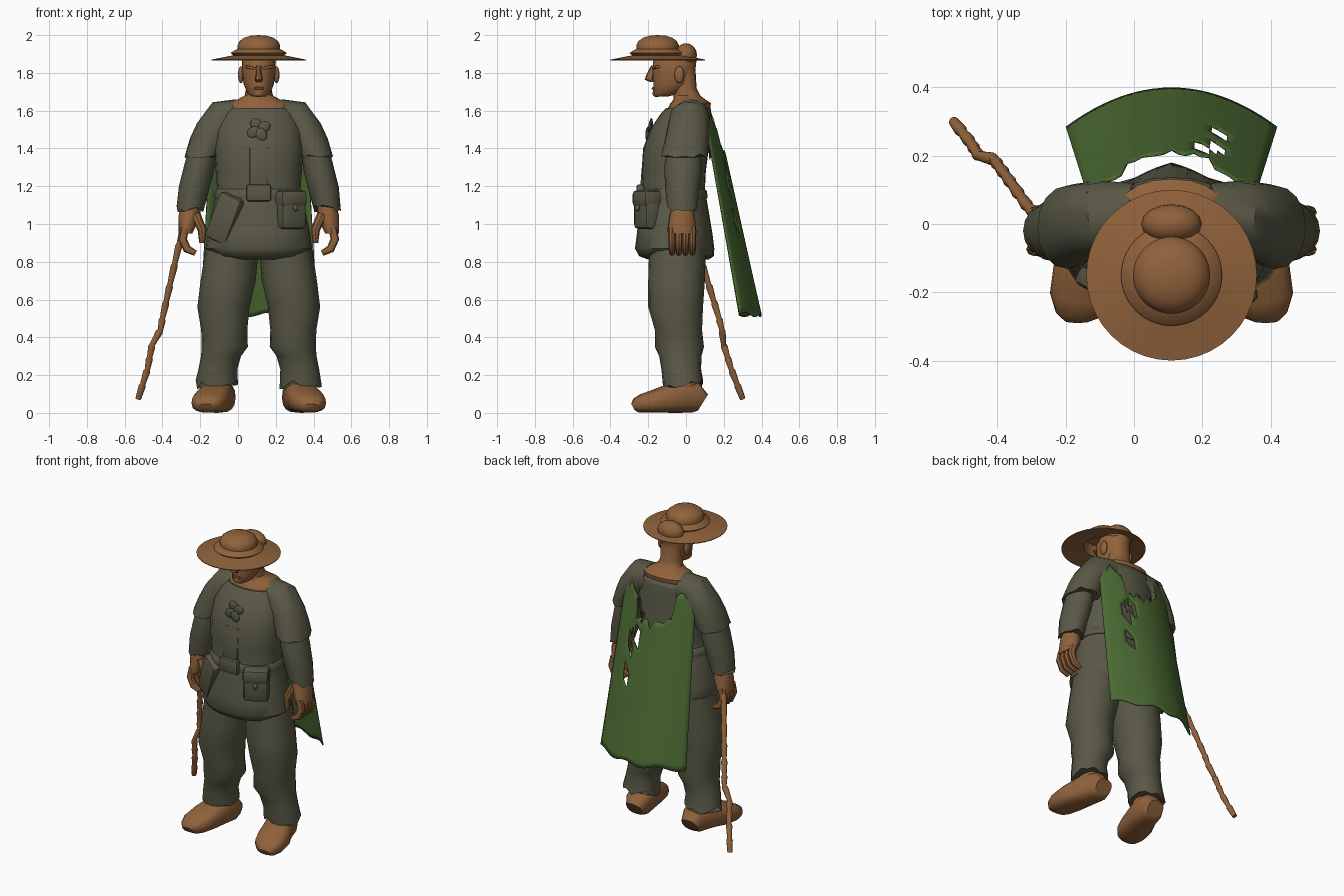
import bpy, bmesh, math, random
from mathutils import Vector, Matrix

random.seed(4)
if "Cube" in bpy.data.objects:
    bpy.data.objects.remove(bpy.data.objects["Cube"], do_unlink=True)

CX = 0.11            # body axis; the staff widens the model to one side
Z = Vector((0, 0, 1))
made = []


def material(name, rgb):
    m = bpy.data.materials.new(name)
    m.use_nodes = True
    m.diffuse_color = (*rgb, 1)
    bsdf = m.node_tree.nodes["Principled BSDF"]
    bsdf.inputs["Base Color"].default_value = (*rgb, 1)
    bsdf.inputs["Roughness"].default_value = 0.9
    return m


brown = material("tan brown", (0.28, 0.122, 0.044))
cloth = material("olive grey", (0.1, 0.098, 0.062))
green = material("cape green", (0.073, 0.148, 0.034))


def finish(name, bm, mat):
    bmesh.ops.recalc_face_normals(bm, faces=bm.faces)
    me = bpy.data.meshes.new(name)
    bm.to_mesh(me)
    bm.free()
    me.materials.append(mat)
    ob = bpy.data.objects.new(name, me)
    ob.location.x = CX
    bpy.context.collection.objects.link(ob)
    made.append(ob)
    return ob


def loft(name, rings, mat, n=16, p=1.0, flat=False, end_flat=False, jag=0, side=1):
    """Skin rings of (x, y, z, half width, half depth) laid along a path."""
    bm = bmesh.new()
    pts = [Vector((r[0] * side, r[1], r[2])) for r in rings]
    loops = []
    for i, (c, r) in enumerate(zip(pts, rings)):
        last = i == len(pts) - 1
        t = (pts[min(i + 1, len(pts) - 1)] - pts[max(i - 1, 0)]).normalized()
        if flat or (end_flat and last):
            t = Z * (1 if t.z > 0 else -1)
        ref = Z if abs(t.y) > 0.8 else Vector((0, 1, 0))
        v = (ref - t * ref.dot(t)).normalized()
        u = v.cross(t)
        loop = []
        for k in range(n):
            a = math.tau * k / n
            ca, sa = math.cos(a), math.sin(a)
            q = c + u * r[3] * math.copysign(abs(ca) ** p, ca) + v * r[4] * math.copysign(abs(sa) ** p, sa)
            if jag and last:
                q.z += random.uniform(-jag, jag)
            loop.append(bm.verts.new(q))
        loops.append(loop)
    for a, b in zip(loops, loops[1:]):
        for k in range(n):
            bm.faces.new((a[k], a[(k + 1) % n], b[(k + 1) % n], b[k]))
    bm.faces.new(loops[0])
    bm.faces.new(loops[-1])
    return finish(name, bm, mat)


def stack(name, rows, mat, **kw):
    """Level rings of (z, centre y, half width, half depth)."""
    return loft(name, [(0, y, z, a, b) for z, y, a, b in rows], mat, flat=True, **kw)


def ball(name, loc, size, mat, tilt=0):
    bm = bmesh.new()
    bmesh.ops.create_uvsphere(bm, u_segments=16, v_segments=10, radius=1)
    bm.transform(Matrix.Translation(loc) @ Matrix.Rotation(tilt, 4, 'Y') @ Matrix.Diagonal((*size, 1)))
    return finish(name, bm, mat)


def block(name, loc, size, mat, turn=0, tilt=0, lean=0, bevel=0.012):
    bm = bmesh.new()
    bmesh.ops.create_cube(bm, size=1)
    bm.transform(Matrix.Diagonal((*size, 1)))
    bmesh.ops.bevel(bm, geom=bm.edges[:], offset=bevel, segments=2, affect='EDGES', profile=0.5)
    bm.transform(Matrix.Translation(loc) @ Matrix.Rotation(turn, 4, 'Z')
                 @ Matrix.Rotation(tilt, 4, 'Y') @ Matrix.Rotation(lean, 4, 'X'))
    return finish(name, bm, mat)


def sheet(name, point, cols, rows, mat, holes=()):
    """Cloth sheet from point(u, v, column); holes are (first column, end column, first row, end row)."""
    bm = bmesh.new()
    g = [[bm.verts.new(point(2 * i / cols - 1, j / rows, i)) for j in range(rows + 1)] for i in range(cols + 1)]
    for i in range(cols):
        for j in range(rows):
            if not any(c <= i < d and a <= j < b for c, d, a, b in holes):
                bm.faces.new((g[i][j], g[i + 1][j], g[i + 1][j + 1], g[i][j + 1]))
    ob = finish(name, bm, mat)
    ob.modifiers.new("thickness", 'SOLIDIFY').thickness = 0.006


# Tunic, belt and front details
stack("tunic", [(1.615, .01, .17, .115), (1.58, 0, .2, .137), (1.5, -.028, .23, .162),
                (1.4, -.053, .235, .174), (1.28, -.065, .228, .17), (1.18, -.065, .22, .165),
                (1.1, -.065, .24, .18), (.95, -.06, .272, .2), (.87, -.06, .282, .21),
                (.83, -.05, .25, .198), (.812, -.04, .18, .16)], cloth, n=24, p=.92)
stack("belt", [(1.135, -.065, .236, .177), (1.145, -.065, .238, .18), (1.175, -.065, .23, .175),
               (1.185, -.065, .222, .165)], cloth, n=24, p=.92)
block("tunic_placket", (0, -.222, 1.3), (.1, .024, .22), cloth, lean=-.08, bevel=.008)
block("belt_buckle", (0, -.242, 1.165), (.13, .04, .09), cloth)
for k in range(4):
    a = math.tau * (k + .3) / 4
    ball("chest_ornament_petal", (.03 * math.cos(a), -.195 + .012 * math.sin(a), 1.5 + .03 * math.sin(a)),
         (.036, .01, .029), cloth, -a)
block("belt_pouch", (.165, -.2, 1.075), (.15, .11, .205), cloth, turn=.5, bevel=.025)
block("belt_pouch_flap", (.165, -.203, 1.135), (.158, .118, .09), cloth, turn=.5, bevel=.025)
ball("belt_pouch_button", (.195, -.258, 1.085), (.014, .014, .018), cloth)
block("hip_flap", (-.18, -.195, 1.03), (.14, .06, .26), cloth, turn=-.5, tilt=.4, bevel=.02)

# Bare shoulders, neck and head
stack("neck", [(1.52, 0, .15, .1), (1.61, .015, .168, .113), (1.64, .025, .16, .107), (1.655, .02, .12, .088),
               (1.68, .005, .075, .07), (1.72, -.01, .066, .066), (1.82, -.02, .07, .07)], brown, n=20, p=.9)
stack("head", [(1.675, -.13, .035, .035), (1.69, -.105, .06, .072), (1.74, -.07, .08, .102),
               (1.8, -.065, .088, .113), (1.86, -.06, .09, .115), (1.9, -.05, .075, .1)], brown, n=20)
loft("nose", [(0, -.172, 1.84, .011, .012), (0, -.19, 1.79, .015, .02), (0, -.197, 1.765, .021, .022),
              (0, -.18, 1.752, .015, .012)], brown, n=8, flat=True)
block("mouth", (0, -.172, 1.718), (.05, .02, .012), brown, bevel=.005)
ball("chin", (0, -.155, 1.69), (.032, .022, .018), brown)
for s in (-1, 1):
    ball("ear", (.094 * s, -.035, 1.79), (.016, .026, .045), brown)
    block("brow", (.042 * s, -.16, 1.828), (.062, .025, .014), brown, turn=.3 * s, tilt=-.15 * s, bevel=.005)

# Hat: lathed brim and domed crown
profile = [(0, 1.96), (.1, 1.94), (.12, 1.88), (.249, 1.865), (.25, 1.87), (.165, 1.887), (.135, 1.893),
           (.148, 1.904), (.145, 1.909), (.112, 1.927), (.113, 1.945), (.102, 1.968), (.078, 1.986),
           (.042, 1.997), (0, 2)]
bm = bmesh.new()
vs = [bm.verts.new((r, 0, z)) for r, z in profile]
es = [bm.edges.new(pair) for pair in zip(vs, vs[1:])]
bmesh.ops.spin(bm, geom=vs + es, cent=(0, 0, 0), axis=Z, angle=math.tau, steps=40)
bmesh.ops.remove_doubles(bm, verts=bm.verts, dist=.0005)
bm.transform(Matrix.Translation((0, -.15, 0)))
finish("hat", bm, brown)
ball("hair_bun", (0, 0, 1.895), (.088, .058, .062), brown)

# Limbs
for s in (-1, 1):
    loft("sleeve", [(.1, .03, 1.58, .083, .09), (.185, .02, 1.558, .105, .107), (.243, .01, 1.48, .1, .113),
                    (.28, 0, 1.41, .095, .118), (.303, -.01, 1.36, .09, .122)], cloth, p=.95,
         end_flat=True, jag=.012, side=s)
    loft("forearm_sleeve", [(.29, -.01, 1.43, .07, .085), (.315, -.015, 1.3, .08, .1),
                            (.345, -.02, 1.18, .08, .09), (.362, -.02, 1.08, .073, .08)], cloth,
         end_flat=True, jag=.02, side=s)
    loft("palm", [(.36, -.02, 1.12, .045, .05), (.366, -.02, 1.04, .06, .067), (.388, -.02, .95, .036, .076)],
         brown, n=12, flat=True, side=s)
    for k in range(4):
        y = -.074 + .036 * k
        loft("finger", [(.39, y, .98, .022, .02), (.403, y, .92, .023, .02), (.38, y, .868, .022, .019),
                        (.335, y, .845, .015, .015)], brown, n=8, side=s)
    loft("thumb", [(.335, -.06, 1.05, .027, .027), (.3, -.075, .97, .024, .024), (.3, -.075, .9, .015, .015)],
         brown, n=8, side=s)
    loft("trouser_leg", [(.14, -.045, .88, .14, .15), (.162, -.05, .7, .146, .15), (.187, -.055, .56, .138, .145),
                         (.183, -.04, .44, .122, .125), (.18, -.035, .35, .122, .13), (.2, -.03, .3, .106, .112),
                         (.217, -.025, .23, .103, .105), (.222, -.015, .15, .112, .106)], cloth,
         flat=True, jag=.025, p=.95, side=s)
    loft("ankle", [(.215, -.01, .22, .06, .07), (.215, -.03, .1, .08, .09)], brown, flat=True, side=s)
    loft("shoe", [(.2, .09, .055, .055, .05), (.2, .05, .08, .078, .08), (.222, -.05, .085, .085, .085),
                  (.25, -.14, .066, .098, .066), (.268, -.22, .052, .09, .052), (.275, -.262, .04, .066, .04),
                  (.275, -.28, .03, .04, .02)], brown, p=.75, side=s)

# Torn cape and ragged back mantle
tear = [random.uniform(-.03, .06) for _ in range(25)]


def cape_point(u, v, i):
    top = .02 + max(0, min(.2, .6 * (.65 - abs(u))))
    w = top + (1 - top) * v + tear[i] * (1 - v) ** 12
    return Vector(((.25 + .06 * w) * u, .16 + .24 * w - (.065 + .05 * w) * u * u,
                   1.6 - 1.08 * w + .012 * math.sin(9 * u) * v ** 4))


def mantle_point(u, v, i):
    drop = .06 + .3 * (1 - abs(u)) + (.1 if i % 2 else 0)
    return Vector((.19 * u, .13 + .05 * v * (1 - abs(u)) - .05 * u * u, 1.615 - drop * v))


sheet("cape", cape_point, 24, 30, green,
      [(15, 17, 2, 6), (17, 18, 5, 10), (18, 19, 7, 10), (17, 19, 13, 16)])
sheet("back_mantle", mantle_point, 16, 6, cloth)

# Crooked staff of flared, stepped joints
path = [Vector(q) for q in ((-.39, .02, 1.0), (-.42, .05, .9), (-.47, .12, .68), (-.51, .175, .5),
                            (-.52, .19, .44), (-.565, .2, .36), (-.59, .24, .23), (-.638, .3, .075))]
rings = []
for a, b in zip(path, path[1:]):
    for f in (0, .08, .5, .58) if (b - a).length > .1 else (0, .15):
        r = .014 if f in (0, .5) else .019
        rings.append((*a.lerp(b, f), r, r))
rings.append((*path[-1], .015, .015))
loft("staff", rings, brown, n=10)

# Smooth shading with sharp creases
bpy.ops.object.select_all(action='DESELECT')
for ob in made:
    ob.select_set(True)
bpy.context.view_layer.objects.active = made[0]
bpy.ops.object.shade_smooth_by_angle(angle=math.radians(42))
